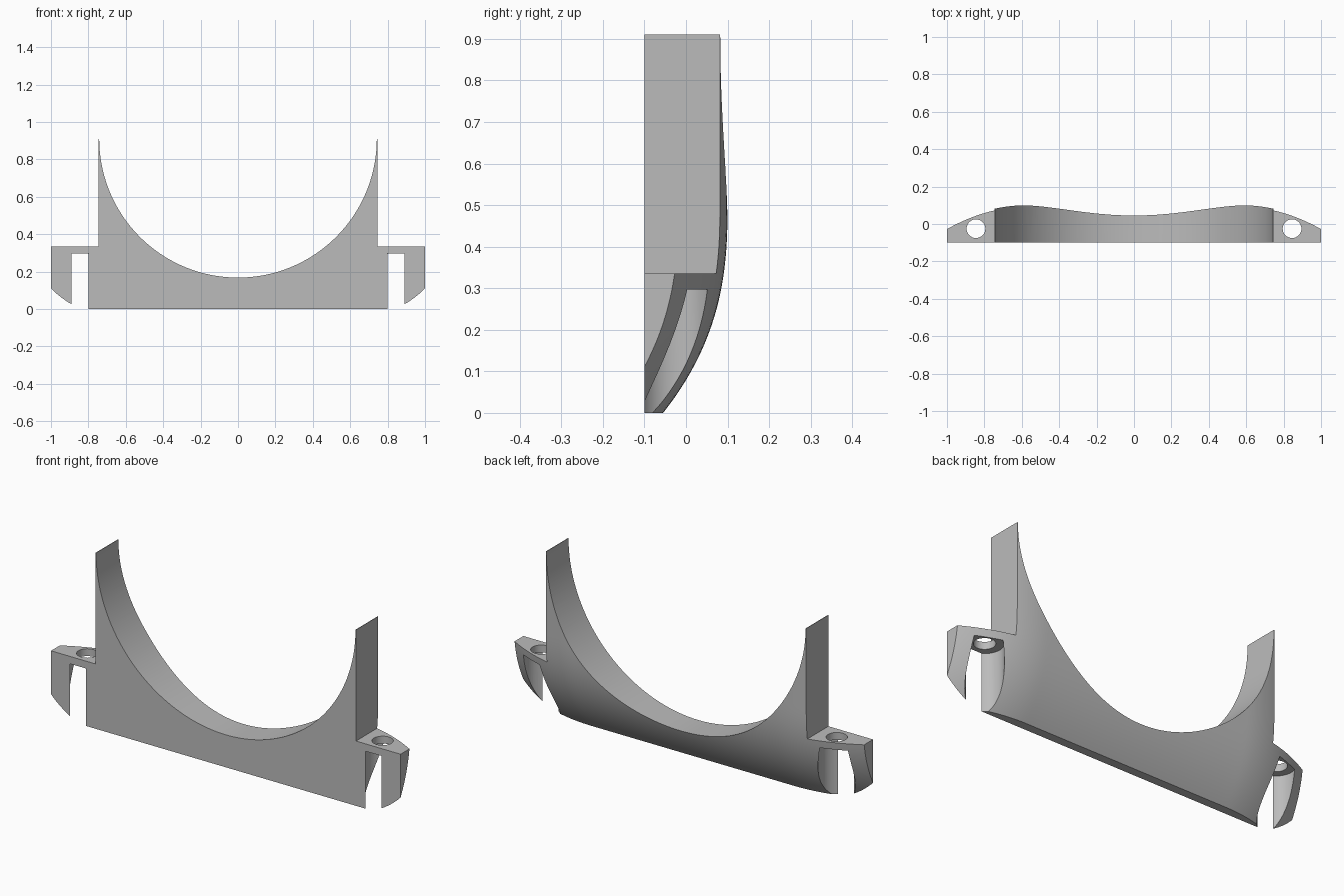
import bpy, bmesh, math

cube = bpy.data.objects.get("Cube")
if cube:
    bpy.data.objects.remove(cube, do_unlink=True)

FRONT = -0.1        # flat front plane
FLANGE_TOP = 0.335
POCKET_TOP = 0.297
TIP = 0.91          # tip height, also the centre of the saddle arc
SIDE = 0.745        # outer wall of the uprights


def make_object(name, bm):
    bmesh.ops.recalc_face_normals(bm, faces=bm.faces[:])
    mesh = bpy.data.meshes.new(name)
    bm.to_mesh(mesh)
    bm.free()
    obj = bpy.data.objects.new(name, mesh)
    bpy.context.collection.objects.link(obj)
    return obj


def push(bm, faces, dy):
    out = bmesh.ops.extrude_face_region(bm, geom=faces)["geom"]
    verts = [v for v in out if isinstance(v, bmesh.types.BMVert)]
    bmesh.ops.translate(bm, verts=verts, vec=(0, dy, 0))
    return verts


def back_y(x, z):
    """Depth of the rounded back: curls in towards the base and both ends."""
    base = 0.155 * max(0, 1 - z / 0.5) ** 2.55
    ends = 0.67 * max(0, abs(x) - 0.58) ** 2
    return 0.1 - base - ends


def cylinder(name, x, radius, z0, z1):
    bm = bmesh.new()
    bmesh.ops.create_cone(bm, cap_ends=True, segments=64, radius1=radius,
                          radius2=radius, depth=z1 - z0)
    bmesh.ops.translate(bm, verts=bm.verts, vec=(x, -0.025, (z0 + z1) / 2))
    return make_object(name, bm)


def cut(obj, tool, operation):
    tool.hide_render = True
    mod = obj.modifiers.new(operation.lower(), "BOOLEAN")
    mod.operation, mod.object, mod.solver = operation, tool, "EXACT"
    bpy.context.view_layer.objects.active = obj
    bpy.ops.object.modifier_apply(modifier=mod.name)
    bpy.data.objects.remove(tool, do_unlink=True)


# Front outline: base, end flanges, uprights and the round saddle
radius, steps = SIDE - 0.003, 112
outline = [(-1, 0), (1, 0), (1, FLANGE_TOP), (SIDE, FLANGE_TOP), (SIDE, TIP)]
outline += [(radius * math.cos(math.pi * i / steps),
             TIP - radius * math.sin(math.pi * i / steps)) for i in range(steps + 1)]
outline += [(-SIDE, TIP), (-SIDE, FLANGE_TOP), (-1, FLANGE_TOP)]
bm = bmesh.new()
face = bm.faces.new([bm.verts.new((x, FRONT, z)) for x, z in outline])
push(bm, [face], 0.4)
bracket = make_object("saddle_bracket", bm)

# Curved block that shapes the back
bm = bmesh.new()
bmesh.ops.create_grid(bm, x_segments=96, y_segments=48, size=1)
for v in bm.verts:
    x, z = v.co.x * 1.11, 0.447 + v.co.y * 0.52
    v.co = (x, back_y(x, z), z)
for v in push(bm, bm.faces[:], -1):
    v.co.y = -0.6
cut(bracket, make_object("back_shape", bm), "INTERSECT")

# Screw holes through the flanges and wide pockets beneath them
for side in (-1, 1):
    cut(bracket, cylinder("screw_pocket", side * 0.845, 0.088, -0.1, POCKET_TOP), "DIFFERENCE")
    cut(bracket, cylinder("screw_hole", side * 0.845, 0.05, 0.2, 0.5), "DIFFERENCE")

# Plain grey finish
grey = bpy.data.materials.new("plain_grey")
grey.use_nodes = True
colour = (0.5, 0.5, 0.5, 1)
grey.diffuse_color = colour
grey.node_tree.nodes["Principled BSDF"].inputs["Base Color"].default_value = colour
bracket.data.materials.clear()
bracket.data.materials.append(grey)
for p in bracket.data.polygons:
    p.material_index = 0

bpy.ops.object.select_all(action="DESELECT")
bracket.select_set(True)
bpy.context.view_layer.objects.active = bracket
bpy.ops.object.shade_smooth_by_angle(angle=math.radians(25))
